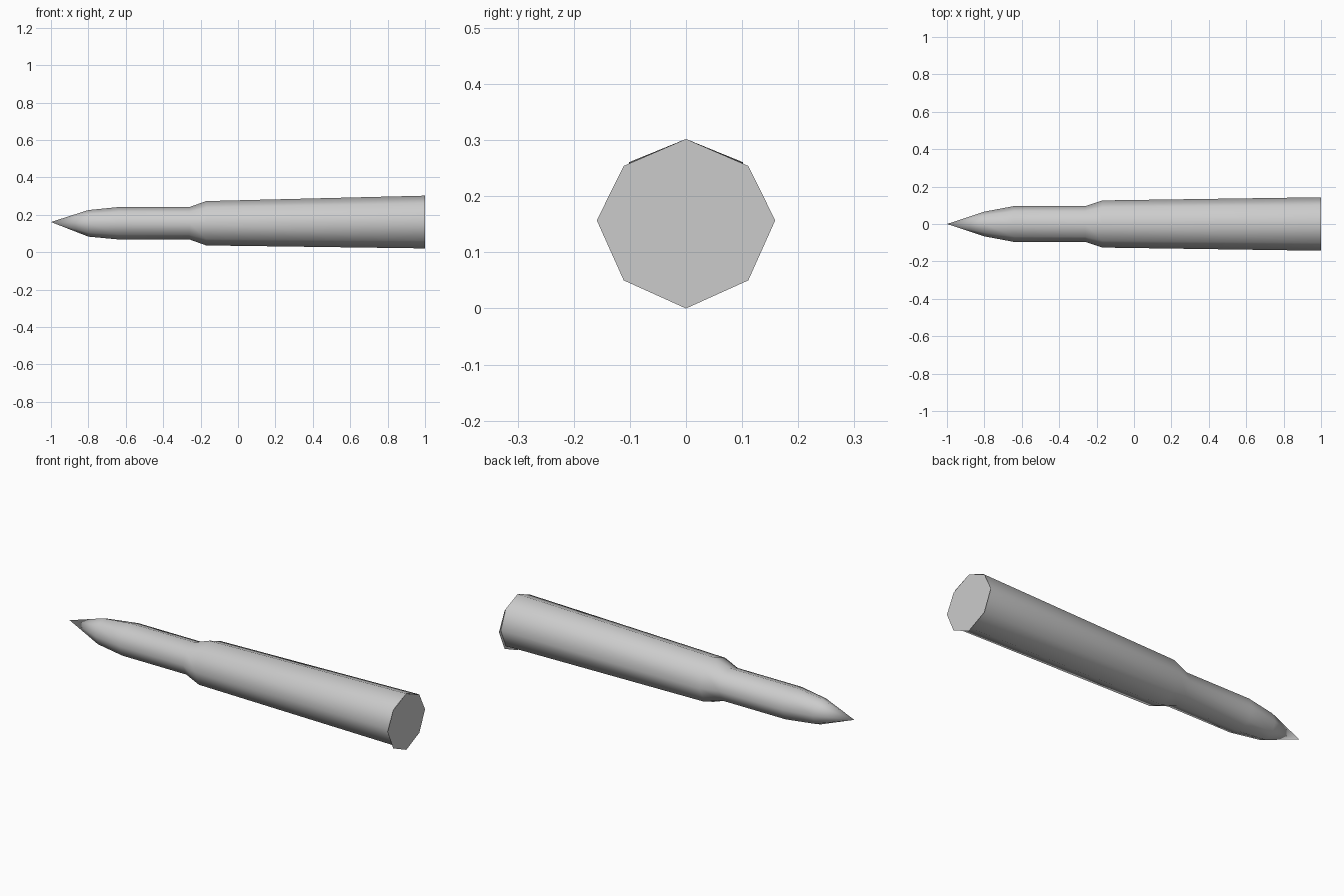
import bpy, bmesh, math

if "Cube" in bpy.data.objects:
    bpy.data.objects.remove(bpy.data.objects["Cube"])

grey = bpy.data.materials.new("light grey metal")
grey.diffuse_color = (0.6, 0.6, 0.6, 1)
grey.use_nodes = True
grey.node_tree.nodes["Principled BSDF"].inputs["Base Color"].default_value = grey.diffuse_color

SIDES = 8


def ring(bm, x, ry, z_low, z_high):
    """Eight-sided cross-section with corners at the top and sides."""
    cz, rz = (z_low + z_high) / 2, (z_high - z_low) / 2
    return [bm.verts.new((x, ry * math.cos(a), cz + rz * math.sin(a)))
            for a in (2 * math.pi * i / SIDES for i in range(SIDES))]


def finish(bm, name):
    bmesh.ops.recalc_face_normals(bm, faces=bm.faces)
    mesh = bpy.data.meshes.new(name)
    bm.to_mesh(mesh)
    bm.free()
    mesh.materials.append(grey)
    obj = bpy.data.objects.new(name, mesh)
    bpy.context.collection.objects.link(obj)
    return obj


# Pointed nose, neck, shoulder and tapered casing: x, half width, low z, high z
profile = [
    (-0.80, 0.066, 0.083, 0.225),
    (-0.64, 0.096, 0.068, 0.241),
    (-0.26, 0.096, 0.068, 0.241),
    (-0.17, 0.126, 0.036, 0.273),
    (1.00, 0.143, 0.020, 0.302),
]
bm = bmesh.new()
rings = [ring(bm, *p) for p in profile]
tip = bm.verts.new((-1.0, 0, 0.161))
for i in range(SIDES):
    j = (i + 1) % SIDES
    bm.faces.new((tip, rings[0][i], rings[0][j]))
    for a, b in zip(rings, rings[1:]):
        bm.faces.new((a[i], b[i], b[j], a[j]))
casing = finish(bm, "casing")
for poly in casing.data.polygons:
    poly.use_smooth = True

# Flat end plate, slightly wider than the casing
bm = bmesh.new()
half = [(0, 0.302), (0.111, 0.254), (0.159, 0.157), (0.111, 0.05), (0, 0)]
outline = half + [(-y, z) for y, z in half[-2:0:-1]]
plate = bm.faces.new([bm.verts.new((1.0, y, z)) for y, z in outline])
plate.normal_update()
if plate.normal.x < 0:
    plate.normal_flip()
mesh = bpy.data.meshes.new("end_plate")
bm.to_mesh(mesh)
bm.free()
mesh.materials.append(grey)
bpy.context.collection.objects.link(bpy.data.objects.new("end_plate", mesh))
